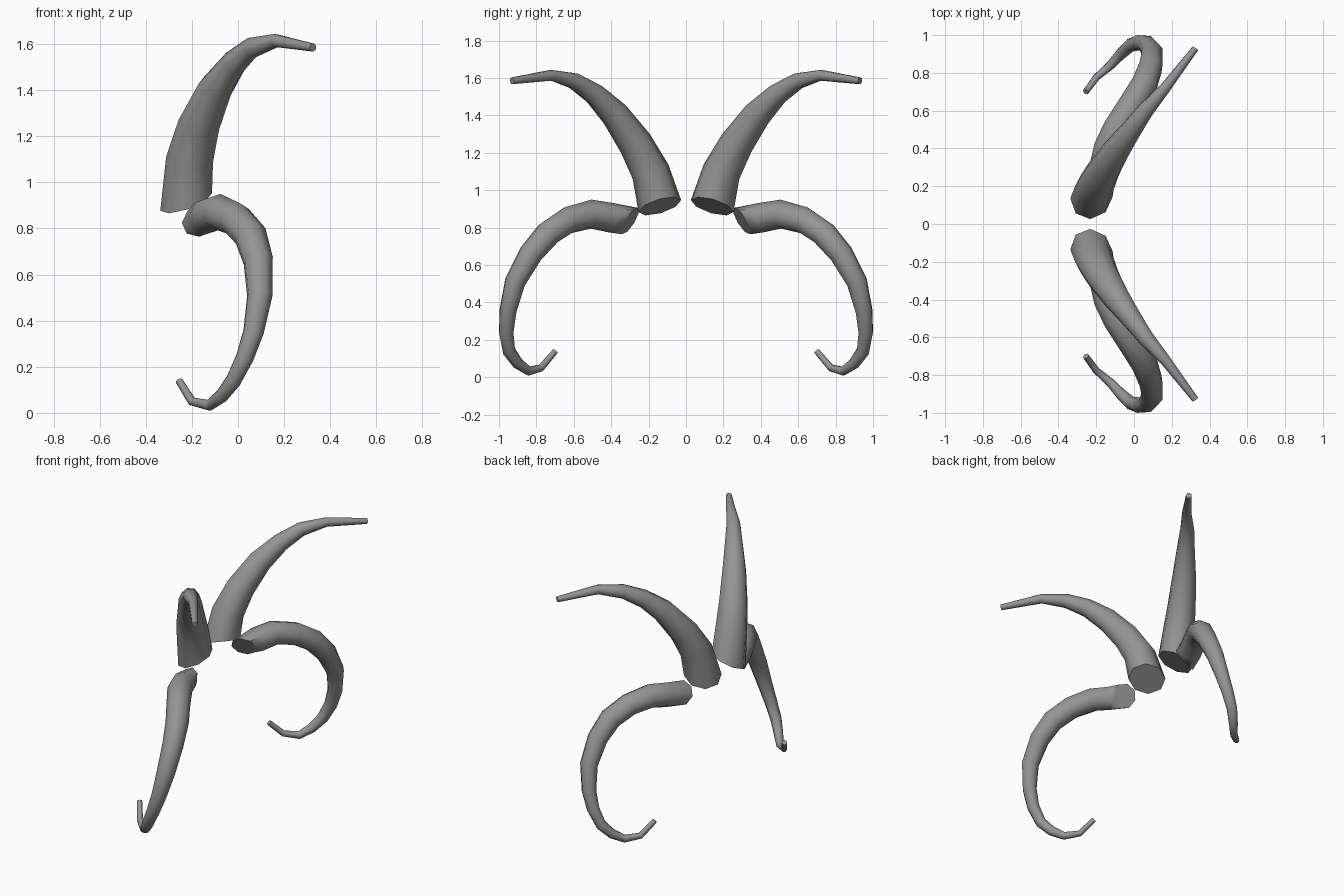
import bpy, bmesh, math
from mathutils import Vector

cube = bpy.data.objects.get("Cube")
if cube:
    bpy.data.objects.remove(cube, do_unlink=True)

SIDES = 8

# Single horn colour
horn_grey = bpy.data.materials.new("horn_grey")
horn_grey.use_nodes = True
colour = (0.3, 0.3, 0.3, 1)
horn_grey.diffuse_color = colour
horn_grey.node_tree.nodes["Principled BSDF"].inputs["Base Color"].default_value = colour


def make_horn(name, path, start_direction):
    """Sweep a tapering ring along (x, y, z, radius) stations and mirror it across y."""
    centres = [Vector(p[:3]) for p in path]
    last = len(path) - 1
    bm = bmesh.new()
    rings = []
    tangent = Vector(start_direction).normalized()
    side = tangent.orthogonal().normalized()
    for i, centre in enumerate(centres):
        if i == last:
            new = (centre - centres[i - 1]).normalized()
        elif i:
            new = ((centre - centres[i - 1]).normalized()
                   + (centres[i + 1] - centre).normalized()).normalized()
        else:
            new = tangent
        # Carry the ring frame along without twisting
        side = tangent.rotation_difference(new) @ side
        tangent = new
        up = tangent.cross(side)
        ring = []
        for k in range(SIDES):
            a = math.tau * k / SIDES
            offset = side * math.cos(a) + up * math.sin(a)
            ring.append(bm.verts.new(centre + offset * path[i][3] * 1.03))
        rings.append(ring)
    for low, high in zip(rings, rings[1:]):
        for k in range(SIDES):
            n = (k + 1) % SIDES
            bm.faces.new((low[k], low[n], high[n], high[k]))
    # Flat caps at root and tip
    bm.faces.new(rings[0][::-1])
    bm.faces.new(rings[-1])
    bmesh.ops.recalc_face_normals(bm, faces=bm.faces)

    mesh = bpy.data.meshes.new(name)
    bm.to_mesh(mesh)
    bm.free()
    mesh.materials.append(horn_grey)
    horn = bpy.data.objects.new(name, mesh)
    bpy.context.collection.objects.link(horn)
    bpy.ops.object.select_all(action="DESELECT")
    horn.select_set(True)
    bpy.context.view_layer.objects.active = horn
    bpy.ops.object.shade_smooth_by_angle(angle=math.radians(50))
    mirror = horn.modifiers.new("mirror", "MIRROR")
    mirror.use_axis = (False, True, False)
    mirror.use_mirror_merge = False


# Upper pair: thick at the root, sweeping up and outward
make_horn("upper_horns", [
    (-.225, .14, .915, .115), (-.21, .19, 1.10, .10), (-.17, .27, 1.25, .089),
    (-.10, .38, 1.405, .074), (-.02, .49, 1.515, .057), (.06, .60, 1.585, .044),
    (.165, .72, 1.615, .029), (.325, .93, 1.585, .018),
], (-.35, .3, 1))

# Lower pair: curling out, down and back in
make_horn("lower_horns", [
    (-.165, .30, .835, .080), (-.135, .40, .853, .077), (-.085, .507, .872, .076),
    (-.01, .63, .84, .072), (.055, .737, .768, .070), (.088, .83, .66, .064),
    (.095, .914, .51, .056), (.068, .952, .354, .046), (.03, .961, .241, .040),
    (-.02, .946, .14, .035), (-.07, .90, .075, .030), (-.125, .84, .033, .024),
    (-.20, .775, .05, .019), (-.255, .70, .138, .016),
], (-.3, .8, .5))
